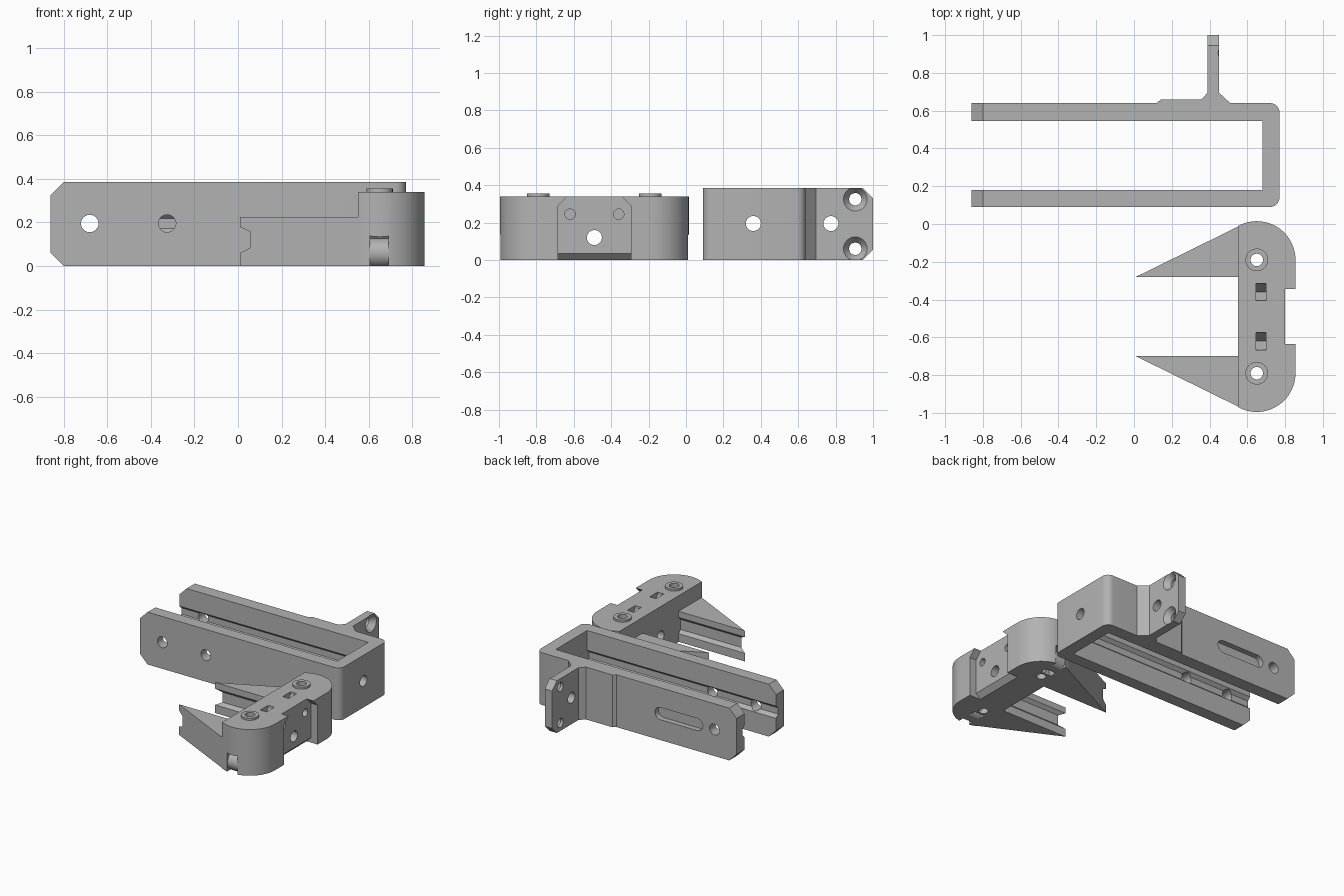
import bpy, bmesh, math

if "Cube" in bpy.data.objects:
    bpy.data.objects.remove(bpy.data.objects["Cube"])

grey = bpy.data.materials.new("plain_grey")
grey.diffuse_color = (0.45, 0.45, 0.45, 1)
grey.use_nodes = True
grey.node_tree.nodes["Principled BSDF"].inputs["Base Color"].default_value = grey.diffuse_color


def prism(name, pts, axis, lo, hi):
    """Extrude a 2D outline along an axis: x uses (y,z), y uses (x,z), z uses (x,y)."""
    place = {"x": lambda p, t: (t, p[0], p[1]),
             "y": lambda p, t: (p[0], t, p[1]),
             "z": lambda p, t: (p[0], p[1], t)}[axis]
    bm = bmesh.new()
    a = [bm.verts.new(place(p, lo)) for p in pts]
    b = [bm.verts.new(place(p, hi)) for p in pts]
    bm.faces.new(a)
    bm.faces.new(b[::-1])
    for i in range(len(pts)):
        j = (i + 1) % len(pts)
        bm.faces.new((a[i], b[i], b[j], a[j]))
    bmesh.ops.recalc_face_normals(bm, faces=bm.faces)
    me = bpy.data.meshes.new(name)
    bm.to_mesh(me)
    bm.free()
    me.materials.append(grey)
    ob = bpy.data.objects.new(name, me)
    bpy.context.collection.objects.link(ob)
    return ob


def arc(cx, cy, r, a0, a1, n):
    return [(cx + r * math.cos(math.radians(a0 + (a1 - a0) * i / n)),
             cy + r * math.sin(math.radians(a0 + (a1 - a0) * i / n))) for i in range(n + 1)]


def circle(cx, cy, r, n=32):
    return arc(cx, cy, r, 0, 360, n)[:-1]


def rect(x0, y0, x1, y1):
    return [(x0, y0), (x1, y0), (x1, y1), (x0, y1)]


def combine(ob, tool, op="DIFFERENCE"):
    """Apply a boolean and delete the tool."""
    m = ob.modifiers.new("bool", "BOOLEAN")
    m.operation, m.object, m.solver = op, tool, "EXACT"
    bpy.context.view_layer.update()
    new = bpy.data.meshes.new_from_object(
        ob.evaluated_get(bpy.context.evaluated_depsgraph_get()))
    ob.modifiers.clear()
    ob.data = new
    bpy.data.objects.remove(tool)


def cut(ob, pts, axis, lo, hi):
    combine(ob, prism("cutter", pts, axis, lo, hi))


def add(ob, pts, axis, lo, hi):
    combine(ob, prism("addition", pts, axis, lo, hi), "UNION")


def groove(y, z, depth, half_out, half_in):
    """Trapezoid groove outline in (y,z); depth is signed into the wall."""
    e = -depth * 0.5                      # start a little outside the wall
    k = half_out + (half_out - half_in) * 0.5
    return [(y + e, z - k), (y + depth, z - half_in), (y + depth, z + half_in), (y + e, z + k)]


# U-shaped bracket with rounded corners, side pad and flange in one outline
H = 0.385
outline = [(-0.86, 0.09)] + arc(0.72, 0.14, 0.05, -90, 0, 8) + arc(0.72, 0.59, 0.05, 0, 90, 8) + [
    (0.51, 0.64), (0.45, 0.695), (0.45, 1.0), (0.39, 1.0), (0.39, 0.695), (0.355, 0.658),
    (0.14, 0.658), (0.12, 0.64), (-0.86, 0.64), (-0.86, 0.545), (0.68, 0.545),
    (0.68, 0.18), (-0.86, 0.18)]
bracket = prism("u_bracket", outline, "z", 0, H)

# chamfered arm ends and flange corners, top and bottom
for z, s in ((0, 1), (H, -1)):
    cut(bracket, [(-0.92, z - s * 0.02), (-0.78, z - s * 0.02), (-0.92, z + s * 0.12)], "y", 0, 0.8)
    cut(bracket, [(1.04, z - s * 0.02), (0.925, z - s * 0.02), (1.04, z + s * 0.095)], "x", 0.3, 0.5)

# grooves on the inner faces of the arms
for y, d in ((0.18, -0.024), (0.545, 0.024)):
    cut(bracket, groove(y, 0.195, d, 0.045, 0.023), "x", -0.95, 0.68)

# arm, end wall and flange holes, and the slot pocket
cut(bracket, circle(-0.68, 0.195, 0.04), "y", 0, 0.8)
cut(bracket, circle(-0.325, 0.195, 0.04), "y", 0, 0.3)
cut(bracket, arc(-0.24, 0.195, 0.045, -90, 90, 12) + arc(-0.54, 0.195, 0.045, 90, 270, 12),
    "y", 0.60, 0.75)
cut(bracket, circle(0.36, 0.195, 0.04), "x", 0.6, 0.85)
cut(bracket, circle(0.775, 0.195, 0.04), "x", 0.3, 0.5)

# countersunk flange holes
for z in (0.06, 0.325):
    cut(bracket, circle(0.905, z, 0.033), "x", 0.3, 0.5)
    cone = prism("cutter", circle(0.905, z, 1.0), "x", 0.41, 0.46)
    for v in cone.data.vertices:
        r = 0.033 if v.co.x < 0.43 else 0.071
        v.co.y = 0.905 + (v.co.y - 0.905) * r
        v.co.z = z + (v.co.z - z) * r
    combine(bracket, cone)

# clamp body with rounded ends
MID, TOP = -0.49, 0.34
a = math.degrees(math.acos(-0.1 / 0.205))
body = arc(0.65, -0.79, 0.205, -a, 0, 20) + arc(0.65, -0.19, 0.205, 0, a, 20)
clamp = prism("clamp_jaw", body, "z", 0, TOP)

# rear recess, narrowed at the top, with a sloped lower lip
cut(clamp, [(MID - 0.195, -0.1), (MID + 0.195, -0.1), (MID + 0.195, 0.29), (MID + 0.14, 0.345),
            (MID + 0.14, 0.4), (MID - 0.14, 0.4), (MID - 0.14, 0.345), (MID - 0.195, 0.29)],
    "x", 0.80, 0.95)
cut(clamp, [(0.755, -0.01), (0.81, -0.01), (0.81, 0.045)], "y", MID - 0.195, MID + 0.195)
cut(clamp, circle(MID, 0.12, 0.04), "x", 0.4, 0.95)

for s in (1, -1):
    # wedge jaw with a grooved inner face
    inner = MID + s * 0.21
    add(clamp, [(0.01, inner), (0.56, inner), (0.56, MID + s * 0.47), (0.55, MID + s * 0.476)],
        "z", 0, 0.225)
    cut(clamp, groove(inner, 0.12, s * 0.022, 0.06, 0.037), "x", -0.1, 0.55)
    # raised screw boss and its hole
    add(clamp, circle(0.65, MID + s * 0.3, 0.06), "z", 0.30, 0.355)
    cut(clamp, circle(0.65, MID + s * 0.3, 0.033), "z", -0.1, 0.5)
    # small blind holes in the recess
    cut(clamp, circle(MID + s * 0.13, 0.245, 0.028, 24), "x", 0.70, 0.85)
    # curved strap channel opening to the side and the bottom
    yc = MID + s * 0.43
    ring = prism("cutter", circle(yc, 0.06, 0.105), "x", 0.605, 0.69)
    combine(ring, prism("core", circle(yc, 0.06, 0.067), "x", 0.5, 0.8))
    combine(clamp, ring)
    # V-bottomed pocket in the top
    y = MID + s * 0.13
    cut(clamp, [(y - 0.046, 0.4), (y - 0.046, 0.32), (y, 0.25), (y + 0.046, 0.32), (y + 0.046, 0.4)],
        "x", 0.647, 0.698)

# smooth the round surfaces only
for ob in (bracket, clamp):
    bpy.ops.object.select_all(action="DESELECT")
    ob.select_set(True)
    bpy.context.view_layer.objects.active = ob
    bpy.ops.object.shade_smooth_by_angle(angle=math.radians(25))
